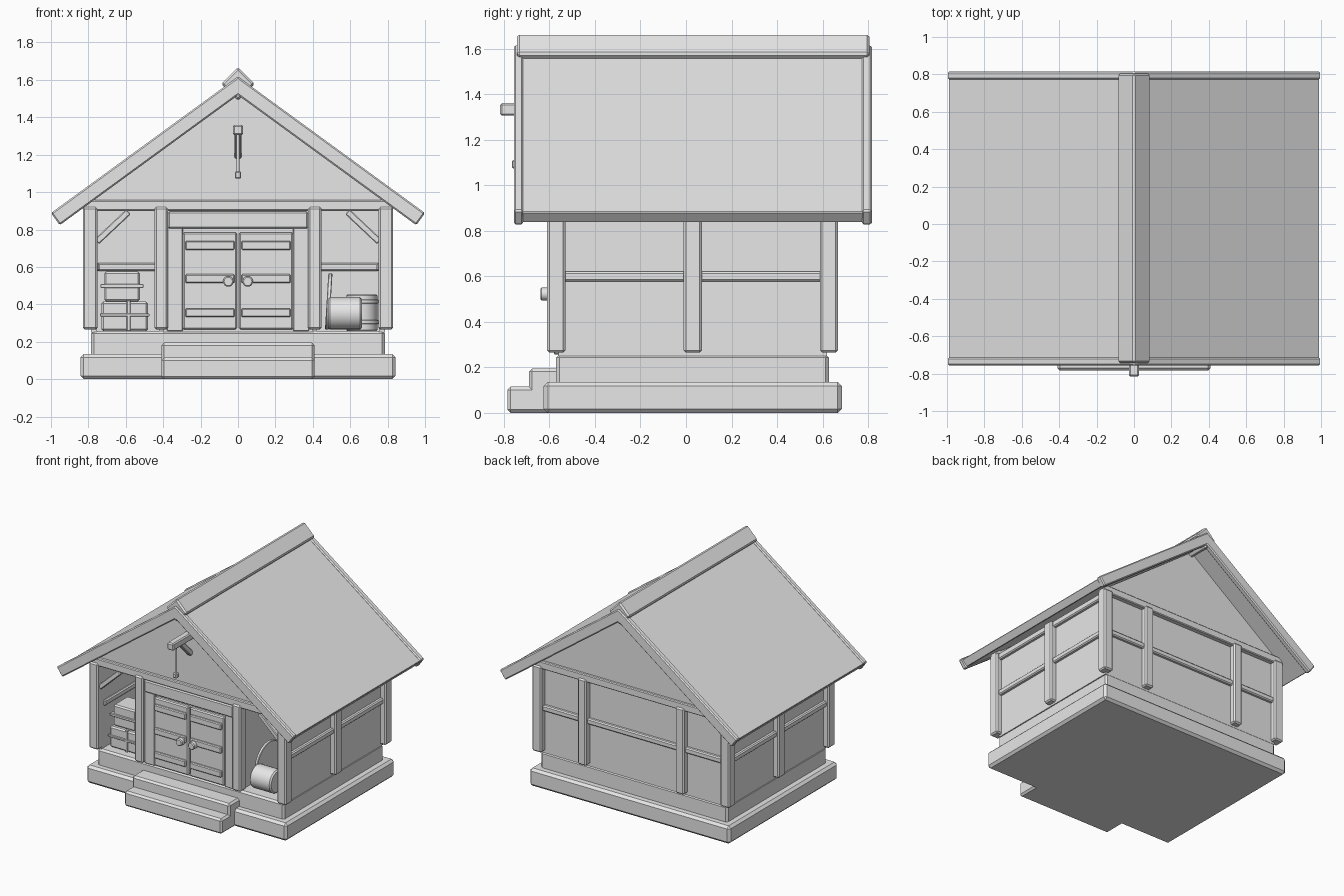
import bpy, bmesh, math
from mathutils import Matrix, Vector

cube = bpy.data.objects.get("Cube")
if cube:
    bpy.data.objects.remove(cube, do_unlink=True)

grey = bpy.data.materials.new("plain_grey")
grey.use_nodes = True
grey.diffuse_color = (0.8, 0.8, 0.8, 1)
grey.node_tree.nodes["Principled BSDF"].inputs["Base Color"].default_value = (0.8, 0.8, 0.8, 1)


def finish(name, bm, bevel=0.0):
    bmesh.ops.recalc_face_normals(bm, faces=bm.faces)
    mesh = bpy.data.meshes.new(name)
    bm.to_mesh(mesh)
    bm.free()
    mesh.materials.append(grey)
    ob = bpy.data.objects.new(name, mesh)
    bpy.context.collection.objects.link(ob)
    if bevel:
        mod = ob.modifiers.new("Bevel", "BEVEL")
        mod.width = bevel
        mod.segments = 1
        mod.limit_method = "ANGLE"
    return ob


def box(name, x, y, z, bevel=0.008):
    """Box from (min, max) pairs."""
    bm = bmesh.new()
    bmesh.ops.create_cube(bm, size=1)
    for v in bm.verts:
        v.co = Vector([(a + b) / 2 + c * (b - a) for (a, b), c in zip((x, y, z), v.co)])
    return finish(name, bm, bevel)


def pair(name, x, y, z, bevel=0.008):
    """The same box on both sides of the model."""
    box("left_" + name, x, y, z, bevel)
    box("right_" + name, (-x[1], -x[0]), y, z, bevel)


def prism(name, points, y0, y1, bevel=0.0):
    """Front outline pushed along y."""
    bm = bmesh.new()
    face = bm.faces.new([bm.verts.new((x, y0, z)) for x, z in points])
    ext = bmesh.ops.extrude_face_region(bm, geom=[face])
    for v in ext["geom"]:
        if isinstance(v, bmesh.types.BMVert):
            v.co.y = y1
    return finish(name, bm, bevel)


def bar(name, a, b, width, depth, bevel=0.005):
    """Straight timber between two points."""
    a, b = Vector(a), Vector(b)
    bm = bmesh.new()
    bmesh.ops.create_cube(bm, size=1)
    rot = (b - a).to_track_quat("Z", "Y").to_matrix().to_4x4()
    size = Matrix.Diagonal((width, depth, (b - a).length, 1))
    bm.transform(Matrix.Translation((a + b) / 2) @ rot @ size)
    return finish(name, bm, bevel)


def drum(name, centre, radius, length, axis="Z", bevel=0.006, tilt=0.0):
    bm = bmesh.new()
    bmesh.ops.create_cone(bm, cap_ends=True, segments=20, radius1=radius,
                          radius2=radius, depth=length)
    turn = {"X": Matrix.Rotation(math.pi / 2 + tilt, 4, "Y"),
            "Y": Matrix.Rotation(math.pi / 2, 4, "X"), "Z": Matrix()}[axis]
    bm.transform(Matrix.Translation(centre) @ turn)
    ob = finish(name, bm, bevel)
    bpy.ops.object.select_all(action="DESELECT")
    ob.select_set(True)
    bpy.context.view_layer.objects.active = ob
    bpy.ops.object.shade_smooth_by_angle(angle=math.radians(30))
    return ob


# Stone base and steps
box("lower_base", (-0.843, 0.843), (-0.625, 0.684), (0, 0.135), 0.018)
box("upper_base", (-0.785, 0.785), (-0.57, 0.627), (0.12, 0.257), 0.014)
box("lower_step", (-0.41, 0.41), (-0.784, -0.6), (0, 0.115), 0.014)
box("upper_step", (-0.41, 0.41), (-0.69, -0.55), (0, 0.195), 0.014)

# Walls, porch bays and ceiling
WALL_Z = (0.25, 0.92)
pair("side_wall", (0.755, 0.785), (-0.56, 0.61), WALL_Z, 0)
box("back_wall", (-0.785, 0.785), (0.59, 0.62), WALL_Z, 0)
box("bay_back_wall", (-0.77, 0.77), (-0.13, -0.1), WALL_Z, 0)
pair("bay_partition", (0.385, 0.42), (-0.55, -0.11), WALL_Z, 0)
box("door_wall", (-0.4, 0.4), (-0.56, -0.53), WALL_Z, 0)
box("ceiling", (-0.77, 0.77), (-0.55, 0.6), (0.9, 0.92), 0)

# Posts, rails and top beams
POST_Z = (0.265, 0.92)
FRONT, MIDDLE, BACK = (-0.61, -0.53), (-0.01, 0.07), (0.588, 0.667)
RAIL_Z = (0.577, 0.62)
for label, y in (("front", FRONT), ("middle", MIDDLE), ("back", BACK)):
    pair(label + "_corner_post", (0.752, 0.83), y, POST_Z, 0.01)
for label, y in (("front", FRONT), ("back", BACK)):
    pair(label + "_inner_post", (0.375, 0.447), y, POST_Z, 0.01)
    box(label + "_top_beam", (-0.83, 0.83), (y[0] + 0.01, y[1] - 0.01), (0.9, 0.957), 0.006)
pair("side_top_beam", (0.75, 0.81), (-0.55, 0.6), (0.87, 0.92))
pair("side_front_rail", (0.74, 0.81), (-0.54, 0.0), RAIL_Z)
pair("side_back_rail", (0.74, 0.81), (0.06, 0.6), RAIL_Z)
box("back_middle_rail", (-0.385, 0.385), (0.6, 0.645), RAIL_Z)
pair("back_outer_rail", (0.44, 0.76), (0.6, 0.645), RAIL_Z)
pair("bay_rail", (0.42, 0.76), (-0.155, -0.12), RAIL_Z)
for side, s in (("left", 1), ("right", -1)):
    bar(side + "_porch_brace", (s * 0.585, -0.57, 0.895), (s * 0.755, -0.57, 0.735), 0.04, 0.035)

# Gables and roof
gable = [(-0.8, 0.91), (0.8, 0.91), (0.8, 0.94), (0, 1.53), (-0.8, 0.94)]
prism("front_gable", gable, -0.575, -0.54)
prism("back_gable", gable, 0.6, 0.635)


def chevron(top, bottom, edge, inset):
    slope = 0.729
    outer, inner = (edge, top - slope * edge), (inset, bottom - slope * inset)
    return [(0, top), outer, inner, (0, bottom),
            (-inner[0], inner[1]), (-outer[0], outer[1])]


prism("roof", chevron(1.605, 1.53, 0.992, 0.952), -0.72, 0.778, 0.004)
barge = chevron(1.617, 1.518, 1.0, 0.953)
prism("front_bargeboard", barge, -0.756, -0.715, 0.008)
prism("back_bargeboard", barge, 0.772, 0.816, 0.008)
ridge = [(0, 1.668), (0.09, 1.578), (0, 1.488), (-0.09, 1.578)]
prism("ridge_beam", ridge, -0.743, 0.805, 0.011)

# Hoist arm on the front gable
box("hoist_arm", (-0.027, 0.027), (-0.816, -0.56), (1.305, 1.36), 0.008)
bar("hoist_brace", (0, -0.57, 1.19), (0, -0.7, 1.32), 0.036, 0.036)
drum("hoist_rope", (0, -0.745, 1.2), 0.008, 0.23, bevel=0)
box("hoist_weight", (-0.017, 0.017), (-0.765, -0.73), (1.073, 1.11), 0.006)

# Double door and frame
pair("door_jamb", (0.295, 0.38), (-0.58, -0.55), (0.257, 0.82), 0.004)
box("door_lintel", (-0.375, 0.375), (-0.595, -0.55), (0.805, 0.895))
pair("door_leaf", (0.006, 0.294), (-0.59, -0.555), (0.265, 0.785))
for label, z in (("low", 0.355), ("middle", 0.537), ("high", 0.715)):
    pair(label + "_door_strap", (0.018, 0.282), (-0.608, -0.58), (z - 0.024, z + 0.024), 0.006)
for side, s in (("left", 1), ("right", -1)):
    drum(side + "_door_knob", (s * 0.052, -0.615, 0.522), 0.028, 0.05, "Y")

# Stacked crates in the right bay
box("low_crate", (-0.73, -0.482), (-0.5, -0.3), (0.257, 0.415), 0.01)
box("low_crate_band", (-0.738, -0.474), (-0.508, -0.292), (0.335, 0.352), 0.003)
box("low_crate_strap", (-0.595, -0.575), (-0.507, -0.293), (0.257, 0.422), 0.003)
box("high_crate", (-0.715, -0.525), (-0.48, -0.31), (0.415, 0.575), 0.01)
box("high_crate_band", (-0.735, -0.505), (-0.49, -0.3), (0.488, 0.508), 0.003)

# Barrels and leaning disc in the left bay
drum("lying_barrel", (0.572, -0.47, 0.352), 0.087, 0.18, "X", 0.01)
drum("standing_barrel", (0.662, -0.28, 0.355), 0.083, 0.195)
for label, z in (("low", 0.305), ("high", 0.415)):
    drum(label + "_barrel_band", (0.662, -0.28, z), 0.089, 0.022, bevel=0.003)
drum("leaning_disc", (0.485, -0.33, 0.415), 0.15, 0.022, "X", 0.004, 0.06)
